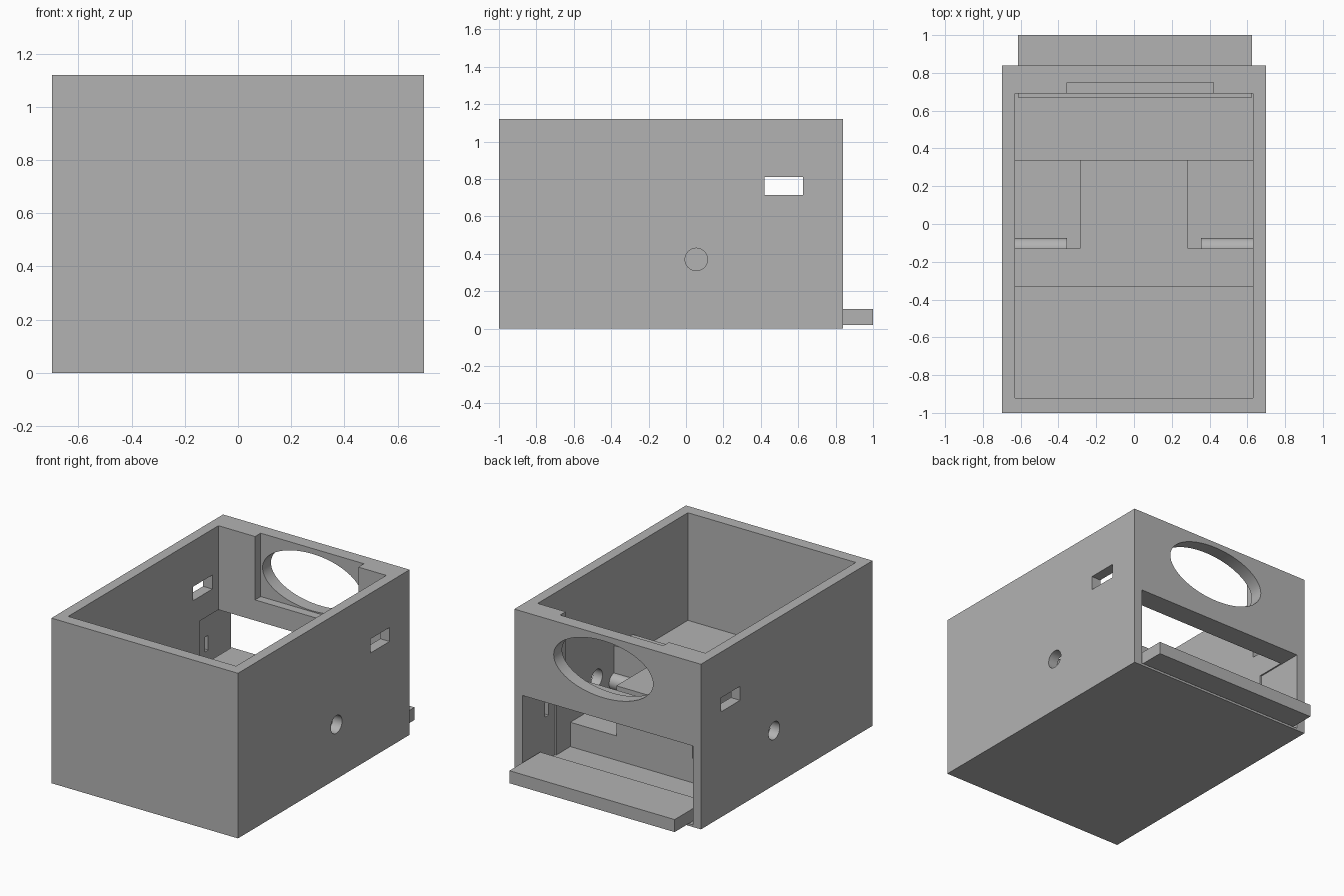
import bpy
from math import pi

if "Cube" in bpy.data.objects:
    bpy.data.objects.remove(bpy.data.objects["Cube"], do_unlink=True)

grey = bpy.data.materials.new("plain_grey")
grey.use_nodes = True
colour = (0.45, 0.45, 0.45, 1)
grey.diffuse_color = colour
grey.node_tree.nodes["Principled BSDF"].inputs["Base Color"].default_value = colour


def finish(name):
    ob = bpy.context.object
    ob.name = name
    bpy.ops.object.transform_apply(location=True, rotation=True, scale=True)
    ob.data.materials.append(grey)
    return ob


def box(name, x, y, z):
    spans = (x, y, z)
    bpy.ops.mesh.primitive_cube_add(size=1, location=[(a + b) / 2 for a, b in spans])
    bpy.context.object.scale = [b - a for a, b in spans]
    return finish(name)


def rod(name, location, rotation, depth, rx, ry):
    bpy.ops.mesh.primitive_cylinder_add(vertices=64, radius=1, depth=depth,
                                        location=location, rotation=rotation)
    bpy.context.object.scale = (rx, ry, 1)
    return finish(name)


def cut(target, cutter):
    cutter.hide_render = True
    mod = target.modifiers.new("cut", "BOOLEAN")
    mod.operation = "DIFFERENCE"
    mod.solver = "EXACT"
    mod.object = cutter
    bpy.context.view_layer.objects.active = target
    bpy.ops.object.modifier_apply(modifier=mod.name)
    bpy.data.objects.remove(cutter, do_unlink=True)


# Solid block that the compartments are carved from
case = box("case", (-0.7, 0.7), (-1, 0.84), (0, 1.12))
inner = (-0.63, 0.63)

# Upper cavity, front compartment, low rear bay and rear doorway
cut(case, box("upper_cut", inner, (-0.92, 0.69), (0.52, 1.3)))
cut(case, box("front_cut", inner, (-0.92, -0.33), (0.39, 0.7)))
cut(case, box("rear_cut", inner, (0.34, 0.69), (0.015, 0.7)))
cut(case, box("door_cut", (-0.64, 0.64), (0.49, 0.95), (0.015, 0.55)))

# Side pockets with shallow slots in the walls behind them
for s in (-1, 1):
    cut(case, box("pocket_cut", sorted((s * 0.285, s * 0.63)), (-0.13, 0.4), (0.18, 0.7)))
    cut(case, box("slot_cut", sorted((s * 0.6, s * 0.665)), (0.56, 0.595), (0.31, 0.41)))

# Window and round shaft hole through both side walls
cut(case, box("window_cut", (-1, 1), (0.42, 0.625), (0.715, 0.81)))
for s in (-1, 1):
    cut(case, rod("shaft_cut", (s * 0.67, 0.055, 0.37), (0, pi / 2, 0), 0.2, 0.06, 0.06))

# Recess and oval opening in the back wall
cut(case, box("recess_cut", (-0.355, 0.42), (0.6, 0.75), (0.69, 1.3)))
cut(case, rod("oval_cut", (0.032, 0.8, 0.89), (pi / 2, 0, 0), 0.3, 0.373, 0.193))

# Rear shelf sticking out of the doorway
box("rear_shelf", (-0.615, 0.625), (0.67, 1), (0.02, 0.105))

# Rounded ledges on the front wall of each pocket
for side, s in (("right", -1), ("left", 1)):
    ledge = rod(side + "_ledge", (s * 0.495, -0.13, 0.28), (0, pi / 2, 0), 0.28, 0.055, 0.055)
    bpy.ops.object.select_all(action="DESELECT")
    ledge.select_set(True)
    bpy.context.view_layer.objects.active = ledge
    bpy.ops.object.shade_smooth_by_angle()

# Smooth only the curved hole walls of the case
bpy.ops.object.select_all(action="DESELECT")
case.select_set(True)
bpy.context.view_layer.objects.active = case
bpy.ops.object.shade_smooth_by_angle()
